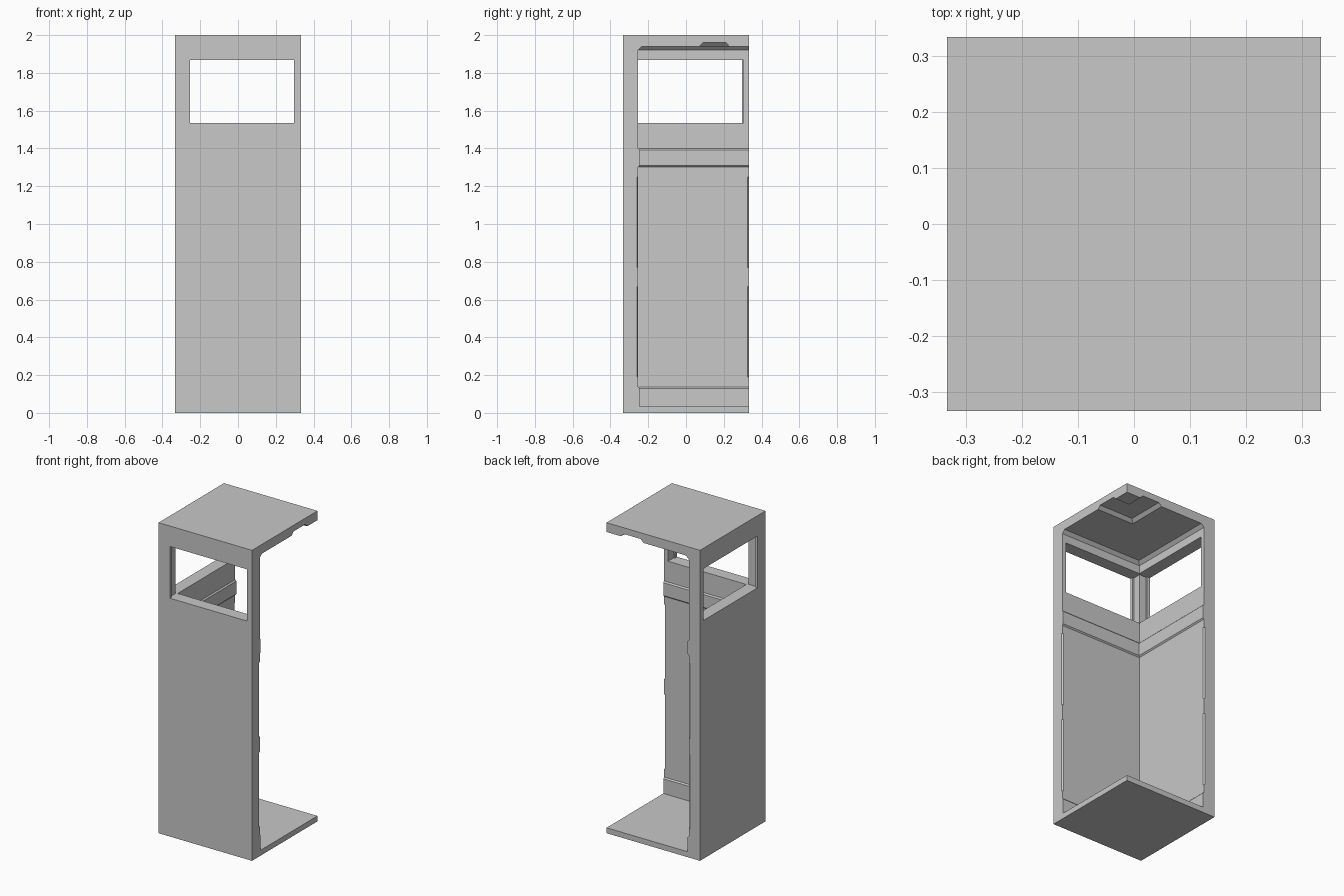
import bpy, bmesh

if "Cube" in bpy.data.objects:
    bpy.data.objects.remove(bpy.data.objects["Cube"])

H = 0.333       # half width of the booth
OUT = 0.5       # reach of cutters beyond the open sides
INNER = -0.253  # inner face of both walls

grey = bpy.data.materials.new("light_grey")
grey.use_nodes = True
grey.diffuse_color = (0.58, 0.58, 0.58, 1)
grey.node_tree.nodes["Principled BSDF"].inputs["Base Color"].default_value = grey.diffuse_color


def loft(name, rings, swap=False):
    """Closed solid through matching rings; swap mirrors it across the x = y diagonal."""
    bm = bmesh.new()
    loops = [[bm.verts.new((y, x, z) if swap else (x, y, z)) for x, y, z in r] for r in rings]
    n = len(rings[0])
    for a, b in zip(loops, loops[1:]):
        for i in range(n):
            j = (i + 1) % n
            bm.faces.new((a[i], a[j], b[j], b[i]))
    bm.faces.new(loops[0])
    bm.faces.new(loops[-1])
    bmesh.ops.recalc_face_normals(bm, faces=bm.faces)
    mesh = bpy.data.meshes.new(name)
    bm.to_mesh(mesh)
    bm.free()
    mesh.materials.append(grey)
    obj = bpy.data.objects.new(name, mesh)
    bpy.context.collection.objects.link(obj)
    return obj


def square(lo, hi, z):
    return [(lo, lo, z), (hi, lo, z), (hi, hi, z), (lo, hi, z)]


def carve(body, cutter):
    cutter.hide_render = True
    mod = body.modifiers.new("carve", "BOOLEAN")
    mod.operation = "DIFFERENCE"
    mod.solver = "EXACT"
    mod.object = cutter
    bpy.context.view_layer.objects.active = body
    bpy.ops.object.modifier_apply(modifier=mod.name)
    bpy.data.objects.remove(cutter)


# Outer block, later hollowed to two walls, floor and roof
booth = loft("booth_shell", [square(-H, H, 0), square(-H, H, 2)])

# Interior: skirting band, rail band and sloped ceiling edge (height, inset from wall)
steps = [(0.035, 0.008), (0.13, 0.008), (0.138, 0), (1.302, 0), (1.31, 0.008),
         (1.393, 0.008), (1.401, 0), (1.92, 0), (1.94, 0.02)]
carve(booth, loft("interior_cutter", [square(INNER + d, OUT, z) for z, d in steps]))


# Ceiling channel running around the open corner, with sloped sides
def channel(a, b, z):
    return [(a, a, z), (OUT, a, z), (OUT, b, z), (b, b, z), (b, OUT, z), (a, OUT, z)]


carve(booth, loft("ceiling_channel_cutter", [channel(0.05, 0.25, 1.92), channel(0.09, 0.21, 1.96)]))


# Windows with a narrow outer lip, one per wall
def window(lo, hi, y):
    return [(lo, y, 1.535), (hi, y, 1.535), (hi, y, 1.868), (lo, y, 1.868)]


# Shallow chamfers on the free wall edges, in an upper and a lower run
def chamfer(z, c=0.007, e=0.02):
    return [(H - c - e, INNER + e, z), (H + e, INNER + e, z), (H + e, INNER - c - e, z)]


for swap in (False, True):
    carve(booth, loft("window_cutter", [window(-0.253, 0.296, -OUT), window(-0.253, 0.296, -0.313),
                                        window(-0.262, 0.305, -0.313), window(-0.262, 0.305, -0.25)], swap))
    for low, high in ((0.19, 0.67), (0.77, 1.25)):
        carve(booth, loft("chamfer_cutter", [chamfer(low), chamfer(high)], swap))
